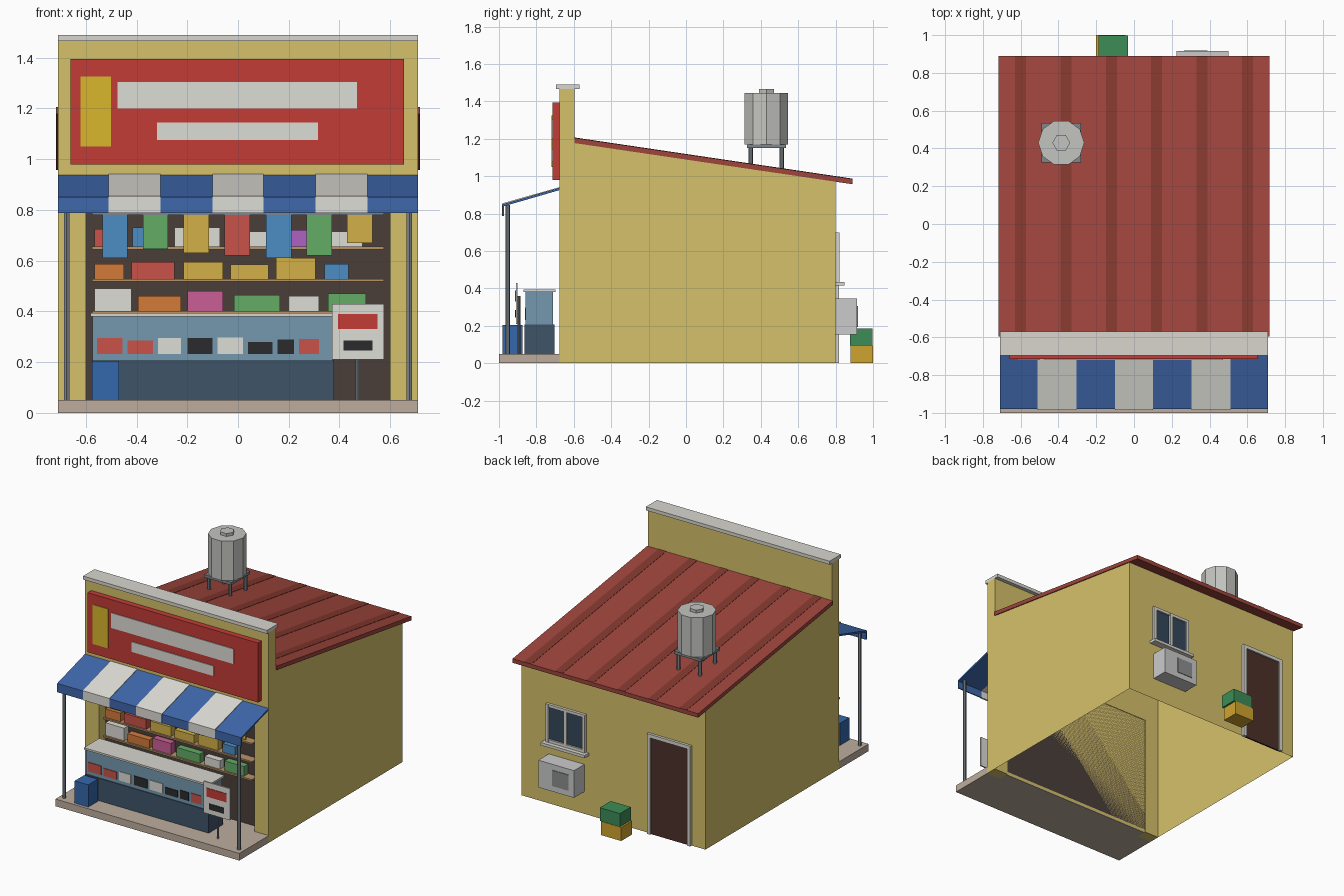
import bpy, bmesh, math
from mathutils import Matrix

if "Cube" in bpy.data.objects:
    bpy.data.objects.remove(bpy.data.objects["Cube"])

mats = {}
COL = dict(yellow='D6C16A', trim='D8D6CE', maroon='9E453C', rib='84392F', red='C43C37', gold='D8B62C',
           blue='3E68AC', white='DEDDD6', steel='7E868C', slab='BDAE9E', navy='3F5369', glass='7599AF',
           dark='4A3F39', tan='B99468', box_blue='3468AC', black='2B2B2E', pack_red='C95248',
           pack_blue='4C8DC4', pack_green='63AC66', pack_yellow='D4B047', pack_orange='D47B3A',
           pack_pink='CB5F96', pack_purple='AE62C0', door='4C3028', pane='33475A', crate_green='3C8C56',
           crate_yellow='CFA42E', tank='C4C5C0', ac='CFCFCB', grille='8C8F90')


def lin(c):
    return c / 12.92 if c <= 0.04045 else ((c + 0.055) / 1.055) ** 2.4


def mat(name):
    if name not in mats:
        m = bpy.data.materials.new(name)
        h = COL[name]
        m.diffuse_color = [lin(int(h[i:i + 2], 16) / 255) for i in (0, 2, 4)] + [1]
        m.use_nodes = True
        m.node_tree.nodes["Principled BSDF"].inputs["Base Color"].default_value = m.diffuse_color
        mats[name] = m
    return mats[name]


def finish(name, bm, col):
    bmesh.ops.recalc_face_normals(bm, faces=bm.faces)
    me = bpy.data.meshes.new(name)
    bm.to_mesh(me)
    bm.free()
    me.materials.append(mat(col))
    ob = bpy.data.objects.new(name, me)
    bpy.context.collection.objects.link(ob)
    return ob


def prism(name, x0, x1, pts, col, open_bottom=False):
    """Extrude a (y, z) side profile from x0 to x1."""
    bm = bmesh.new()
    f = bm.faces.new([bm.verts.new((x0, y, z)) for y, z in pts])
    r = bmesh.ops.extrude_face_region(bm, geom=[f])
    vs = [v for v in r['geom'] if isinstance(v, bmesh.types.BMVert)]
    bmesh.ops.translate(bm, verts=vs, vec=(x1 - x0, 0, 0))
    if open_bottom:
        low = [g for g in bm.faces if all(v.co.z < 1e-4 for v in g.verts)]
        bmesh.ops.delete(bm, geom=low, context='FACES')
    return finish(name, bm, col)


def box(name, x0, x1, y0, y1, z0, z1, col):
    return prism(name, x0, x1, [(y0, z0), (y1, z0), (y1, z1), (y0, z1)], col)


def cyl(name, x, y, z0, z1, r, n, col, turn=0.0):
    bm = bmesh.new()
    bmesh.ops.create_cone(bm, cap_ends=True, segments=n, radius1=r, radius2=r, depth=z1 - z0,
                          matrix=Matrix.Translation((x, y, (z0 + z1) / 2)) @ Matrix.Rotation(turn, 4, 'Z'))
    return finish(name, bm, col)


def roof_z(y):
    return 1.205 - (y + 0.595) * 0.148


# Building shell, open underneath
prism('building_shell', -.71, .71, [(-.6, 0), (.8, 0), (.8, roof_z(.8) - .025), (-.6, roof_z(-.6) - .025)],
      'yellow', True)

# Shopfront: pillars, upper wall, cap, dark alcove back
for s, side in ((-1, 'left'), (1, 'right')):
    box(side + '_pillar', *sorted((s * .6, s * .71)), -.675, -.597, 0, .86, 'yellow')
box('parapet_wall', -.71, .71, -.675, -.597, .86, 1.466, 'yellow')
box('parapet_cap', -.71, .71, -.695, -.57, 1.466, 1.49, 'trim')
box('alcove_back', -.6, .6, -.607, -.6, .02, .86, 'dark')

# Porch slab
prism('porch_slab', -.71, .71, [(-1, 0), (-.675, 0), (-.675, .05), (-1, .05)], 'slab')
box('alcove_floor', -.6, .6, -.675, -.607, 0, .05, 'slab')

# Sloped roof and its darker stripes
ya, yb = -.596, .89
prism('roof', -.717, .717, [(ya, roof_z(ya) - .028), (yb, roof_z(yb) - .028), (yb, roof_z(yb)), (ya, roof_z(ya))],
      'maroon')
for i in range(6):
    x = -.6 + .24 * i
    prism('roof_stripe', x - .029, x + .029,
          [(ya, roof_z(ya) - .002), (yb, roof_z(yb) - .002), (yb, roof_z(yb) + .002), (ya, roof_z(ya) + .002)], 'rib')

# Sign board with blank panels
box('sign_board', -.66, .655, -.715, -.675, .98, 1.395, 'red')
box('sign_emblem_panel', -.62, -.5, -.72, -.714, 1.05, 1.325, 'gold')
box('sign_upper_panel', -.475, .47, -.72, -.714, 1.2, 1.305, 'white')
box('sign_lower_panel', -.32, .315, -.72, -.714, 1.075, 1.145, 'white')

# Striped awning with valance
edges = [-.71, -.51, -.305, -.1, .1, .305, .51, .71]
for i in range(7):
    d, c = (.004, 'white') if i % 2 else (0, 'blue')
    prism('awning_stripe', edges[i], edges[i + 1],
          [(-.675, .938 + d), (-.98 - d, .85 + d), (-.98 - d, .788), (-.972, .788), (-.972, .84), (-.675, .926)], c)

# Awning posts
for x in (-.675, .675):
    cyl('awning_post', x, -.952, .05, .846, .012, 6, 'steel')

# Counter with display case
box('counter_base', -.575, .378, -.863, -.703, .05, .207, 'navy')
box('display_case', -.573, .375, -.857, -.71, .207, .38, 'glass')
box('counter_top', -.582, .385, -.87, -.698, .38, .393, 'trim')
for x0, x1, z1, c in ((-.555, -.455, .295, 'pack_red'), (-.435, -.335, .285, 'pack_red'),
                      (-.315, -.225, .295, 'white'), (-.2, -.1, .295, 'black'), (-.08, .02, .298, 'white'),
                      (.04, .135, .28, 'black'), (.155, .22, .29, 'black'), (.24, .32, .292, 'pack_red')):
    box('display_item', x0, x1, -.862, -.85, .232, z1, c)

# Shelves and stock
rows = {
    .402: ((-.565, -.42, .49, 'white'), (-.395, -.225, .46, 'pack_orange'), (-.2, -.06, .48, 'pack_pink'),
           (-.015, .165, .465, 'pack_green'), (.2, .32, .46, 'white'), (.355, .505, .47, 'pack_green')),
    .528: ((-.565, -.45, .587, 'pack_orange'), (-.42, -.25, .595, 'pack_red'), (-.215, -.06, .595, 'pack_yellow'),
           (-.03, .12, .585, 'pack_yellow'), (.15, .305, .61, 'pack_yellow'), (.34, .435, .587, 'pack_blue')),
    .655: ((-.565, -.46, .725, 'pack_red'), (-.415, -.3, .73, 'pack_blue'), (-.25, -.07, .73, 'white'),
           (.0, .12, .715, 'white'), (.16, .27, .72, 'pack_purple'), (.36, .49, .715, 'white')),
}
for z, items in rows.items():
    box('shelf', -.575, .575, -.668, -.607, z - .011, z, 'tan')
    for x0, x1, z1, c in items:
        box('shelf_item', x0, x1, -.656, -.61, z, z1, c)

# Hanging packets
for x, z0, c in ((-.485, .61, 'pack_blue'), (-.325, .645, 'pack_green'), (-.165, .63, 'pack_yellow'),
                 (-.003, .62, 'pack_red'), (.16, .61, 'pack_blue'), (.32, .62, 'pack_green'),
                 (.48, .67, 'pack_yellow')):
    box('hanging_packet', x - .05, x + .05, -.674, -.664, z0, .78, c)
box('hanging_rail', -.575, .575, -.674, -.664, .78, .79, 'steel')

# Porch box and standing board
box('porch_box', -.575, -.47, -.98, -.875, .05, .205, 'box_blue')
cyl('board_post', .47, -.893, .05, .36, .007, 6, 'steel')
box('notice_board', .37, .575, -.91, -.9, .21, .43, 'white')
box('notice_red_panel', .395, .55, -.914, -.909, .33, .39, 'red')
box('notice_dark_panel', .415, .53, -.914, -.909, .245, .285, 'black')

# Back door
box('door_leaf', -.58, -.295, .795, .807, 0, .675, 'door')
for x in (-.605, -.295):
    box('door_jamb', x, x + .025, .795, .818, 0, .7, 'trim')
box('door_head', -.58, -.295, .795, .818, .675, .7, 'trim')

# Back window
box('window_pane', .225, .495, .795, .807, .44, .68, 'pane')
for x in (.208, .35, .49):
    box('window_upright', x, x + .022, .795, .82, .435, .7, 'trim')
for z in (.435, .68):
    box('window_rail', .208, .512, .795, .819, z, z + .02, 'trim')
box('window_sill', .19, .53, .795, .848, .415, .435, 'trim')

# Air conditioner
box('cooling_unit', .225, .5, .8, .915, .155, .345, 'ac')
box('cooling_grille', .265, .39, .91, .919, .195, .305, 'grille')

# Crates
box('lower_crate', -.2, -.045, .88, 1.0, 0, .095, 'crate_yellow')
box('upper_crate', -.188, -.032, .876, .997, .095, .187, 'crate_green')

# Water tank on a stand
tx, ty = -.385, .43
for sx in (-1, 1):
    for sy in (-1, 1):
        cyl('tank_leg', tx + sx * .083, ty + sy * .083, 1.02, 1.15, .012, 6, 'steel')
box('tank_platform', tx - .104, tx + .104, ty - .104, ty + .104, 1.15, 1.17, 'steel')
cyl('water_tank', tx, ty, 1.17, 1.445, .122, 10, 'tank', math.pi / 2)
cyl('tank_lid', tx, ty, 1.445, 1.465, .047, 6, 'tank', math.pi / 2)
